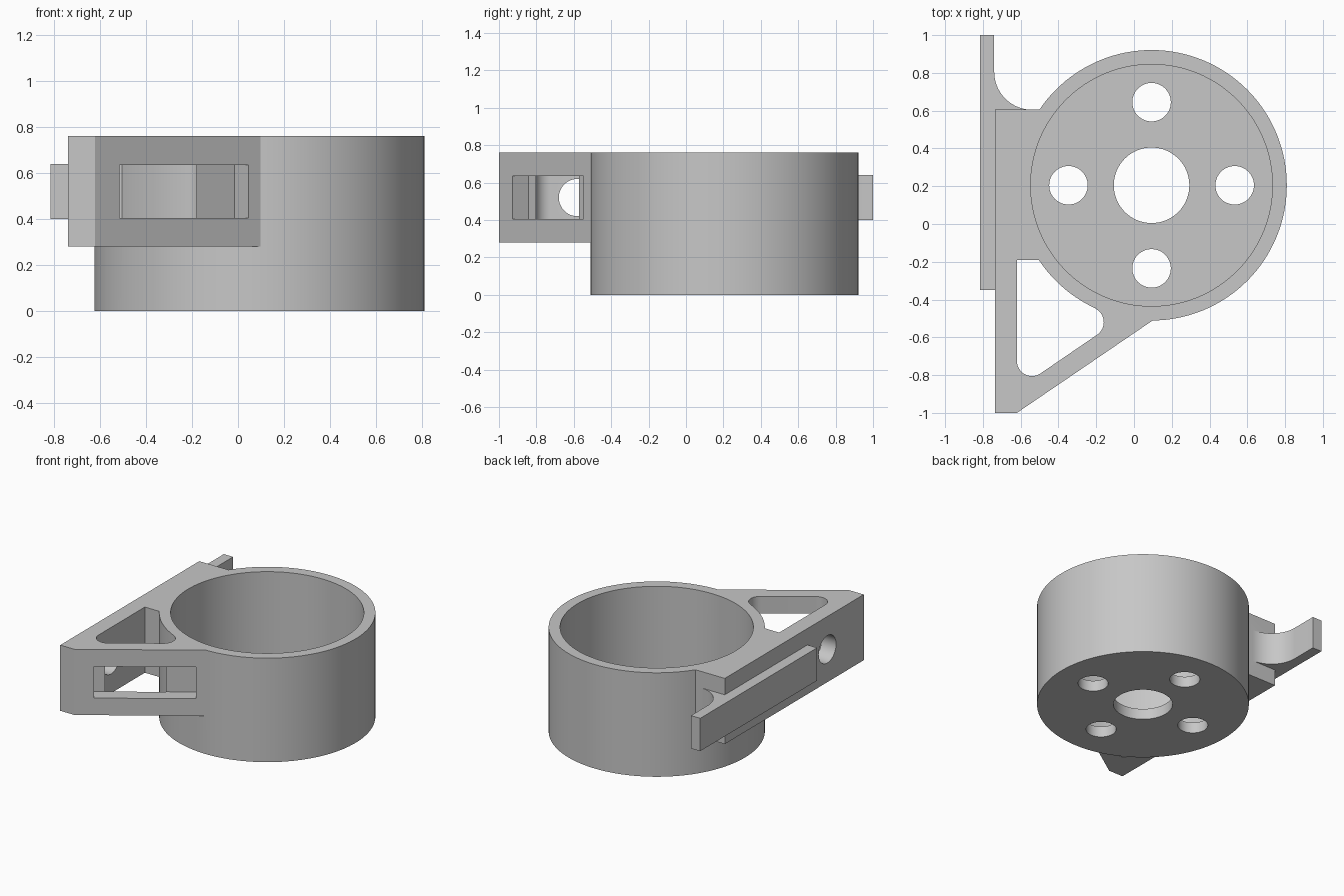
import bpy, bmesh, math
from math import cos, sin, radians

if "Cube" in bpy.data.objects:
    bpy.data.objects.remove(bpy.data.objects["Cube"])

CX, CY = 0.093, 0.205        # cup axis
R_OUT, R_IN = 0.716, 0.64
TOP, FLOOR = 0.76, 0.08

gray = bpy.data.materials.new("light gray")
gray.diffuse_color = (0.57, 0.57, 0.57, 1)
gray.use_nodes = True
gray.node_tree.nodes["Principled BSDF"].inputs["Base Color"].default_value = gray.diffuse_color


def arc(cx, cy, r, a0, a1, n):
    """Points on an arc from angle a0 to a1 in degrees."""
    return [(cx + r * cos(radians(a0 + (a1 - a0) * i / n)),
             cy + r * sin(radians(a0 + (a1 - a0) * i / n))) for i in range(n + 1)]


def prism(name, pts, z0, z1):
    """Extrude a flat outline from z0 to z1."""
    bm = bmesh.new()
    face = bm.faces.new([bm.verts.new((x, y, z0)) for x, y in pts])
    ext = bmesh.ops.extrude_face_region(bm, geom=[face])
    up = [v for v in ext["geom"] if isinstance(v, bmesh.types.BMVert)]
    bmesh.ops.translate(bm, verts=up, vec=(0, 0, z1 - z0))
    bmesh.ops.recalc_face_normals(bm, faces=bm.faces)
    mesh = bpy.data.meshes.new(name)
    bm.to_mesh(mesh)
    bm.free()
    ob = bpy.data.objects.new(name, mesh)
    bpy.context.collection.objects.link(ob)
    mesh.materials.append(gray)
    return ob


def disc(name, x, y, r, z0, z1, n=48):
    return prism(name, arc(x, y, r, 0, 360, n)[:-1], z0, z1)


def combine(target, other, operation):
    """Apply a boolean and remove the helper."""
    mod = target.modifiers.new("bool", 'BOOLEAN')
    mod.operation, mod.solver, mod.object = operation, 'EXACT', other
    bpy.context.view_layer.objects.active = target
    bpy.ops.object.modifier_apply(modifier=mod.name)
    bpy.data.objects.remove(other)


# Triangular side bracket
bracket = prism("bracket", [(-0.737, 0.605), (-0.737, -1), (-0.62, -1), (0.1, -0.51),
                            (0.13, -0.49), (CX, CY), (-0.3, 0.605)], 0.28, TOP)

# Rounded triangular pocket, overlapping the cup wall
pocket = [(-0.62, -0.19), *arc(-0.54, -0.725, 0.08, 180, 304, 16),
          *arc(-0.24, -0.52, 0.08, -56, 65.5, 16),
          (-0.1, -0.40), (-0.3, -0.19)]
combine(bracket, prism("pocket_cutter", pocket, 0.1, 0.9), 'DIFFERENCE')

# Cup body fused with the bracket
holder = disc("motor_holder", CX, CY, R_OUT, 0, TOP, 128)
combine(holder, bracket, 'UNION')

# Mounting rail with a filleted root
rail = prism("rail", [(-0.815, 1), (-0.815, -0.35), (-0.7, -0.35), (-0.7, 0.55),
                      (-0.54, 0.55), *arc(-0.54, 0.805, 0.2, -90, -180, 20),
                      (-0.74, 1)], 0.40, 0.64)
combine(holder, rail, 'UNION')

# Cup bore, centre hole and four screw holes
combine(holder, disc("bore_cutter", CX, CY, R_IN, FLOOR, 1, 128), 'DIFFERENCE')
combine(holder, disc("centre_cutter", CX, CY, 0.2, -0.1, 0.2, 64), 'DIFFERENCE')
for dx, dy in ((0.44, 0), (-0.44, 0), (0, 0.44), (0, -0.44)):
    combine(holder, disc("screw_cutter", CX + dx, CY + dy, 0.102, -0.1, 0.2), 'DIFFERENCE')

# Rectangular window through the slanted wall
ax, ay, bx, by = -0.515, -0.929, 0.045, -0.548
length = math.hypot(bx - ax, by - ay)
nx, ny = -(by - ay) / length, (bx - ax) / length
window = [(x + nx * d, y + ny * d) for x, y, d in
          ((ax, ay, -0.1), (bx, by, -0.1), (bx, by, 0.106), (ax, ay, 0.106))]
combine(holder, prism("window_cutter", window, 0.405, 0.635), 'DIFFERENCE')

# Round hole through the straight wall
hole = disc("side_hole_cutter", 0, 0, 0.1, -0.1, 0.1)
hole.rotation_euler = (0, math.pi / 2, 0)
hole.location = (-0.68, -0.58, 0.52)
bpy.context.view_layer.update()
combine(holder, hole, 'DIFFERENCE')

# Smooth the round walls, keep the edges crisp
bpy.ops.object.select_all(action='DESELECT')
holder.select_set(True)
bpy.context.view_layer.objects.active = holder
bpy.ops.object.shade_smooth_by_angle(angle=radians(30))
